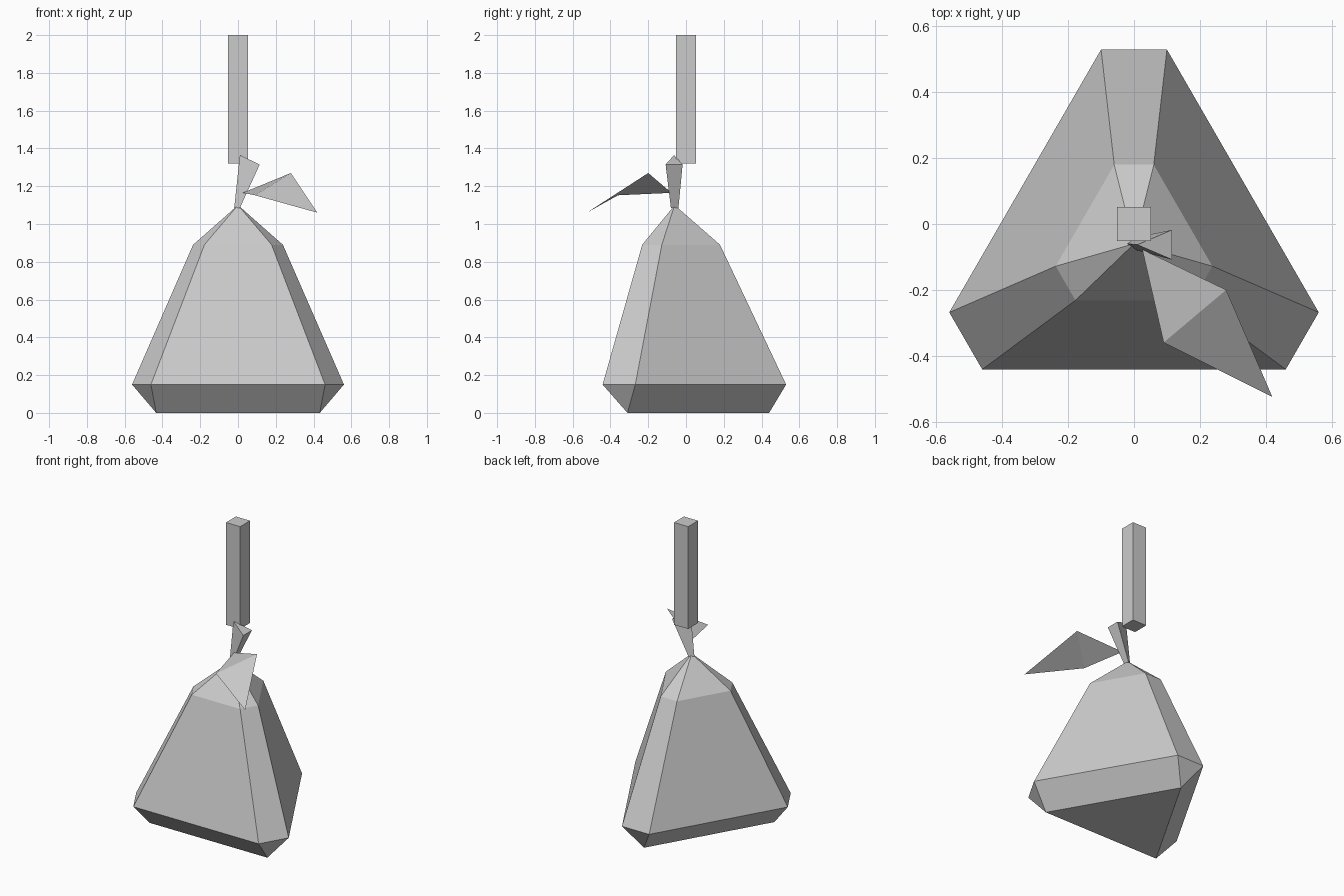
import bpy, math
from mathutils import Vector

if "Cube" in bpy.data.objects:
    bpy.data.objects.remove(bpy.data.objects["Cube"])

grey = bpy.data.materials.new("plain grey")
grey.diffuse_color = (0.6, 0.6, 0.6, 1)
grey.use_nodes = True
grey.node_tree.nodes["Principled BSDF"].inputs["Base Color"].default_value = grey.diffuse_color
CY = -0.06  # y of the fruit axis


def add(name, verts, faces):
    me = bpy.data.meshes.new(name)
    me.from_pydata(verts, [], faces)
    me.materials.append(grey)
    me.update()
    ob = bpy.data.objects.new(name, me)
    bpy.context.collection.objects.link(ob)
    return ob


def ring(half, r, z):
    """Triangle with cut corners: each corner is an edge of width 2*half."""
    pts = []
    for k in range(3):
        a = math.radians(120 * k)
        for x in ((half, -half) if half else (0,)):
            pts.append((x * math.cos(a) - r * math.sin(a),
                        x * math.sin(a) + r * math.cos(a) + CY, z))
    return pts


# Body: triangular base, two six-sided rings, pointed top
verts = ring(0, 0.5, 0) + ring(0.1, 0.59, 0.15) + ring(0.06, 0.24, 0.89) + [(0, CY, 1.1)]
faces = [(2, 1, 0)]
for k in range(3):
    n = (k + 1) % 3
    faces += [(k, 3 + 2 * k + 1, 3 + 2 * k),
              (k, n, 3 + 2 * n, 3 + 2 * k + 1)]
    # fix winding of the corner triangle
    faces[-2] = (k, 3 + 2 * k, 3 + 2 * k + 1)[::1]
for i in range(6):
    j = (i + 1) % 6
    faces += [(3 + i, 3 + j, 9 + j, 9 + i), (9 + i, 9 + j, 15)]
add("body", verts, faces)

# Stem: three-sided, flaring towards a slanted top
add("stem",
    [(-0.02, CY, 1.085), (0.01, -0.08, 1.085), (0.01, -0.04, 1.085),
     (0.01, -0.063, 1.365), (0.115, -0.108, 1.315), (0.115, -0.018, 1.315)],
    [(2, 1, 0), (3, 4, 5), (0, 1, 4, 3), (1, 2, 5, 4), (2, 0, 3, 5)])

# Leaf: thin sheet folded across the middle
add("leaf",
    [(0.025, -0.077, 1.165), (0.09, -0.36, 1.152), (0.28, -0.2, 1.27), (0.42, -0.525, 1.06)],
    [(0, 1, 2), (1, 3, 2)])

# Post hanging above the stem
bpy.ops.mesh.primitive_cube_add(size=1, location=(0, 0, 1.66))
post = bpy.context.object
post.name = "post"
post.scale = (0.104, 0.104, 0.68)
post.data.materials.append(grey)
